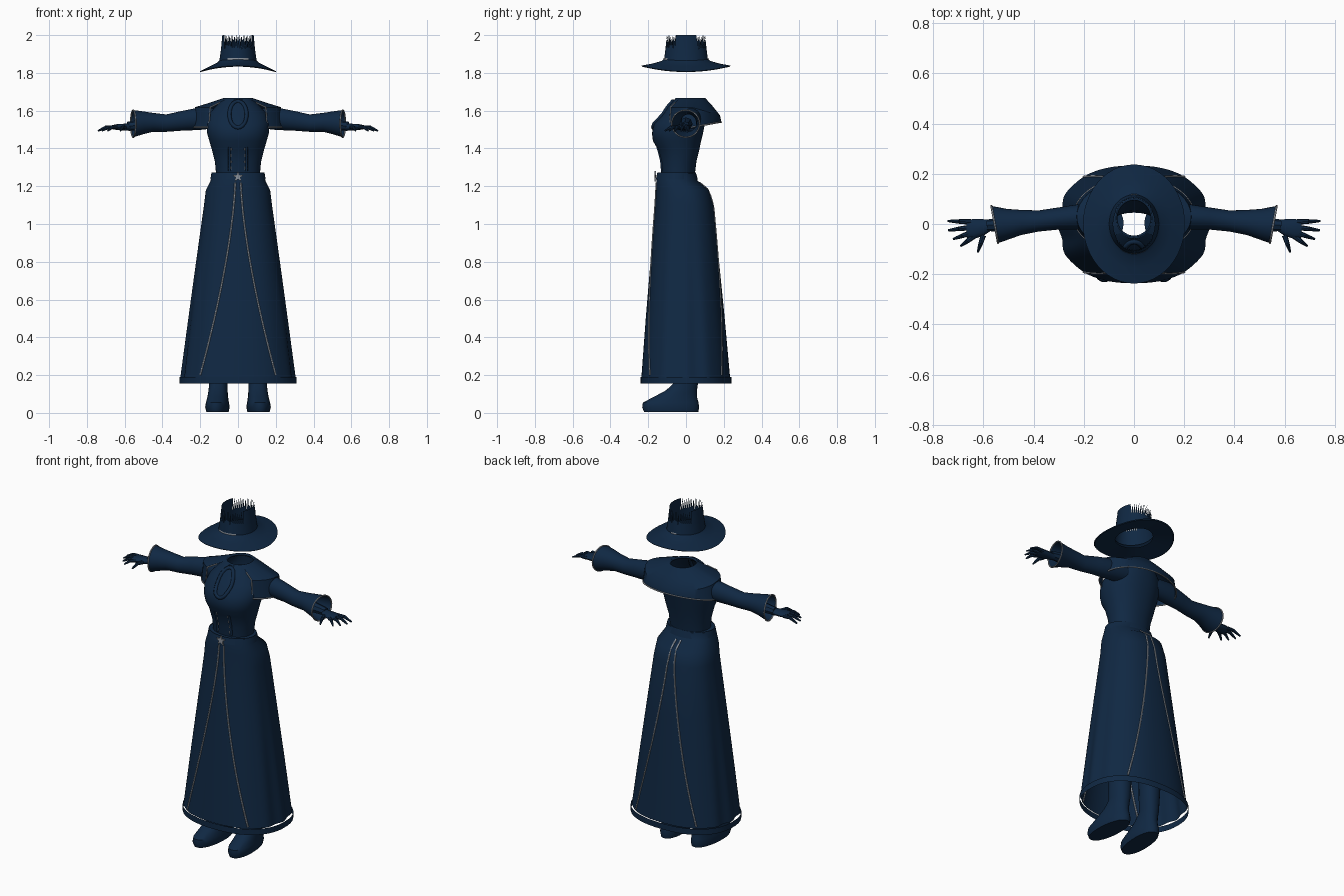
import bpy, bmesh, math
from mathutils import Vector

cube = bpy.data.objects.get("Cube")
if cube:
    bpy.data.objects.remove(cube)


def material(name, rgb):
    m = bpy.data.materials.new(name)
    m.use_nodes = True
    m.diffuse_color = (*rgb, 1)
    bsdf = m.node_tree.nodes["Principled BSDF"]
    bsdf.inputs["Base Color"].default_value = (*rgb, 1)
    bsdf.inputs["Roughness"].default_value = 0.8
    return m


NAVY = material("navy cloth", (0.005, 0.021, 0.056))
GREY = material("grey trim", (0.26, 0.29, 0.33))


def finish(name, bm, mat, angle=40):
    bmesh.ops.recalc_face_normals(bm, faces=bm.faces)
    me = bpy.data.meshes.new(name)
    bm.to_mesh(me)
    bm.free()
    me.materials.append(mat)
    ob = bpy.data.objects.new(name, me)
    bpy.context.collection.objects.link(ob)
    bpy.ops.object.select_all(action="DESELECT")
    ob.select_set(True)
    bpy.context.view_layer.objects.active = ob
    bpy.ops.object.shade_smooth_by_angle(angle=math.radians(angle))
    return ob


def loft(name, rings, mat, closed=True, caps=False):
    bm = bmesh.new()
    rows = [[bm.verts.new(p) for p in ring] for ring in rings]
    n = len(rows[0])
    for a, b in zip(rows, rows[1:]):
        for i in range(n if closed else n - 1):
            j = (i + 1) % n
            bm.faces.new((a[i], a[j], b[j], b[i]))
    if caps:
        bm.faces.new(rows[0])
        bm.faces.new(rows[-1])
    return finish(name, bm, mat)


def ribbon(name, points, radius, mat, cyclic=False):
    cu = bpy.data.curves.new(name, "CURVE")
    cu.dimensions = "3D"
    cu.bevel_depth = radius
    cu.bevel_resolution = 1
    cu.use_fill_caps = True
    sp = cu.splines.new("POLY")
    sp.points.add(len(points) - 1)
    for p, co in zip(sp.points, points):
        p.co = (*co, 1)
    sp.use_cyclic_u = cyclic
    cu.materials.append(mat)
    ob = bpy.data.objects.new(name, cu)
    bpy.context.collection.objects.link(ob)


def section(z, rx, front, back, n=2.0, count=48):
    """Horizontal rounded ring between a front and a back depth."""
    cy, ry, ring = (front + back) / 2, (back - front) / 2, []
    for i in range(count):
        a = math.tau * i / count
        s, c = math.sin(a), math.cos(a)
        k = (abs(s) ** n + abs(c) ** n) ** (-1 / n)
        ring.append(Vector((rx * s * k, cy - ry * c * k, z)))
    return ring


def on_surface(profile, x, z, n, back=False):
    """Point on the front or back of a lofted profile."""
    for p, q in zip(profile, profile[1:]):
        if min(p[0], q[0]) <= z <= max(p[0], q[0]):
            t = (z - p[0]) / (q[0] - p[0])
            rx, f, b = (p[i] + (q[i] - p[i]) * t for i in (1, 2, 3))
            break
    c = max(0, 1 - abs(x / rx) ** n) ** (1 / n)
    return Vector((x, (f + b) / 2 + (b - f) / 2 * (c if back else -c), z))


def tapered(name, p, q, r1, r2, mat=NAVY):
    p, q = Vector(p), Vector(q)
    rot = (q - p).to_track_quat("Z", "Y")
    rings = []
    for t, r in ((0, r1), (0.6, (r1 + r2) / 2), (1, r2)):
        rings.append([p.lerp(q, t) + rot @ Vector((r * math.cos(k), r * math.sin(k), 0))
                      for k in (math.tau * i / 8 for i in range(8))])
    loft(name, rings, mat, caps=True)


# Skirt: height, half width, front and back
skirt = [(1.272, .115, -.12, .045), (1.268, .137, -.148, .05), (1.23, .145, -.156, .06),
         (1.18, .17, -.158, .12), (1.1, .18, -.163, .145), (.8, .222, -.188, .175),
         (.5, .263, -.213, .205), (.19, .305, -.236, .233)]
rings = [section(*s, n=2.3, count=96) for s in skirt]
for ring in rings[5:]:
    drop = (1.1 - ring[0].z) / .9
    for i, v in enumerate(ring):
        a = math.tau * i / 96
        v.x *= 1 - .025 * drop * math.sin(a) ** 4 * (1 - math.cos(12 * a))
loft("skirt", rings, NAVY)
loft("hem_band", [section(z, .31, -.24, .24, 2.3, 96) for z in (.19, .155)], NAVY)
loft("waistband", [section(z, r, f, b) for z, r, f, b in
                   ((1.272, .14, -.152, .052), (1.235, .147, -.16, .063))], NAVY)

# Skirt trim, front and back
for back in (False, True):
    for s in (1, -1):
        line = []
        for i in range(31):
            t = i / 30
            x = s * (.015 + .185 * t ** 1.5)
            line.append(on_surface(skirt, x, 1.22 - 1.02 * t, 2.3, back))
        side = "left" if s > 0 else "right"
        ribbon(f"{side}_{'back' if back else 'front'}_skirt_trim", line, .005, GREY)

# Bodice
bodice = [(1.25, .115, -.13, .045), (1.33, .122, -.135, .055), (1.4, .14, -.152, .072),
          (1.44, .152, -.175, .08), (1.48, .163, -.18, .09), (1.53, .168, -.17, .1),
          (1.58, .155, -.125, .105), (1.62, .12, -.1, .105), (1.667, .072, -.052, .1)]
loft("bodice", [section(*b, n=2.2) for b in bodice], NAVY)
for s in (1, -1):
    side = "left" if s > 0 else "right"
    for k in range(4):
        z = 1.29 + k * .033
        pts = [on_surface(bodice, s * .036, z + d, 2.2) for d in (0, .014)]
        ribbon(f"{side}_corset_stitch", pts, .003, GREY)
    ribbon(f"{side}_corset_edge", [on_surface(bodice, s * .045, 1.28 + i * .014, 2.2)
                                   for i in range(10)], .007, NAVY)

# Neck tie loop and collar
loop = []
for i in range(24):
    a = math.tau * i / 24
    loop.append(on_surface(bodice, .045 * math.sin(a), 1.58 + .07 * math.cos(a), 2.2))
ribbon("neck_tie", loop, .011, NAVY, True)
ribbon("collar", section(1.66, .073, -.053, .1), .007, NAVY, True)

# Belt star
bm = bmesh.new()
star = []
for i in range(10):
    r = .013 if i % 2 else .03
    star.append(bm.verts.new((r * math.sin(i * math.pi / 5), -.166, 1.25 + r * math.cos(i * math.pi / 5))))
face = bm.faces.new(star)
out = bmesh.ops.extrude_face_region(bm, geom=[face])["geom"]
bmesh.ops.translate(bm, vec=(0, .008, 0), verts=[v for v in out if isinstance(v, bmesh.types.BMVert)])
finish("belt_star", bm, GREY)

# Shoulder cape, open at the front: half width, front, back, side height, back height
cape = []
for rx, f, b, z_side, z_back in ((.075, -.05, .102, 1.667, 1.667), (.15, -.085, .14, 1.642, 1.625),
                                 (.228, -.115, .18, 1.618, 1.575), (.24, -.12, .187, 1.512, 1.54)):
    row = []
    for i in range(41):
        a = math.radians(-140 + 7 * i)
        c = math.cos(a)
        y = .03 + c * ((b - .03) if c > 0 else (.03 - f))
        row.append(Vector((rx * math.sin(a), y, z_side + (z_back - z_side) * max(c, 0))))
    cape.append(row)
loft("shoulder_cape", cape, NAVY, closed=False)
edge = [r[0] for r in cape[1:-1]] + cape[-1] + [r[-1] for r in reversed(cape[1:-1])]
ribbon("cape_trim", edge, .004, GREY)

# Arms: distance out, centre y and z, half depth and half height
sleeve = [(.1, .03, 1.56, .05, .05), (.2, .03, 1.558, .052, .06), (.3, .022, 1.546, .044, .052),
          (.38, .012, 1.534, .042, .046), (.45, .006, 1.538, .05, .05),
          (.5, 0, 1.536, .06, .06), (.555, -.002, 1.531, .074, .072)]
fingers = [((.65, .008), (.742, .012)), ((.655, -.014), (.74, -.025)),
           ((.65, -.035), (.72, -.06)), ((.64, -.05), (.69, -.088)), ((.6, -.045), (.622, -.112))]
for s in (1, -1):
    side = "left" if s > 0 else "right"
    rings = []
    for x, cy, cz, ry, rz in sleeve:
        tilt = .17 * max(0, (x - .45) / .1)
        rings.append([Vector((s * (x + tilt * ry * math.cos(a)), cy + ry * math.cos(a), cz + rz * math.sin(a)))
                      for a in (math.tau * i / 28 for i in range(28))])
    loft(f"{side}_sleeve", rings, NAVY)
    ribbon(f"{side}_cuff_trim", rings[-1], .004, GREY, True)
    tapered(f"{side}_forearm", (s * .42, 0, 1.53), (s * .585, -.005, 1.518), .035, .023)
    palm = []
    for x, cy, ry, rz in ((.57, -.005, .022, .02), (.6, -.014, .033, .018),
                          (.64, -.02, .04, .016), (.668, -.02, .034, .01)):
        palm.append([Vector((s * x, cy + ry * math.cos(a), 1.513 + rz * math.sin(a)))
                     for a in (math.tau * i / 12 for i in range(12))])
    loft(f"{side}_palm", palm, NAVY, caps=True)
    for i, (p, q) in enumerate(fingers):
        mid = Vector((s * (p[0] + q[0]) / 2, (p[1] + q[1]) / 2, 1.513))
        tapered(f"{side}_finger_base_{i + 1}", (s * p[0], p[1], 1.512), mid, .011, .009)
        tapered(f"{side}_finger_tip_{i + 1}", mid, (s * q[0], q[1], 1.493), .009, .004)

    # Boots and legs, toes turned slightly out
    boot = [(.005, .058, -.222, .065), (.03, .064, -.232, .07), (.055, .06, -.228, .066),
            (.085, .054, -.17, .058), (.12, .05, -.105, .058), (.16, .049, -.062, .064),
            (.3, .056, -.055, .07), (.7, .062, -.07, .065)]
    rings = [section(*b, n=2.2, count=28) for b in boot]
    for v in (v for ring in rings for v in ring):
        v.x = s * (v.x + .104 - .06 * v.y)
    loft(f"{side}_boot", rings, NAVY, caps=True)

# Hat brim, drooping at the sides
brim = []
for rx, ry, z in ((.094, .112, 1.84), (.198, .232, 1.833), (.203, .237, 1.838),
                  (.15, .175, 1.85), (.11, .13, 1.863), (.099, .117, 1.872)):
    ring = section(z, rx, -ry, ry)
    for v in ring:
        v.z -= .029 * (v.x / .2) ** 2
    brim.append(ring)
loft("hat_brim", brim, NAVY)

# Hat crown: solid wall, solid sides and jagged front and back
bm = bmesh.new()
levels = [(1.855, .1, .118), (1.925, .09, .109), (2.0, .083, .101)]
rows = [[bm.verts.new(p) for p in section(z, rx, -ry, ry, 2, 56)] for z, rx, ry in levels]
for i in range(56):
    j = (i + 1) % 56
    bm.faces.new((rows[0][i], rows[0][j], rows[1][j], rows[1][i]))
    if abs(math.sin(math.tau * (i + .5) / 56)) > .82:
        bm.faces.new((rows[1][i], rows[1][j], rows[2][j], rows[2][i]))
    else:
        bm.faces.new((rows[1][i], rows[1][j], rows[2][i]))
finish("hat_crown", bm, NAVY)

# Hat band plates
for name, half, sign in (("front_hat_band", .056, -1), ("back_hat_band", .018, 1)):
    rows = []
    for z, r in ((1.864, .12), (1.878, .1185)):
        rows.append([Vector((x, sign * r * math.sqrt(1 - (x / .101) ** 2), z))
                     for x in (half * (i / 6 - 1) for i in range(13))])
    loft(name, rows, GREY, closed=False)
